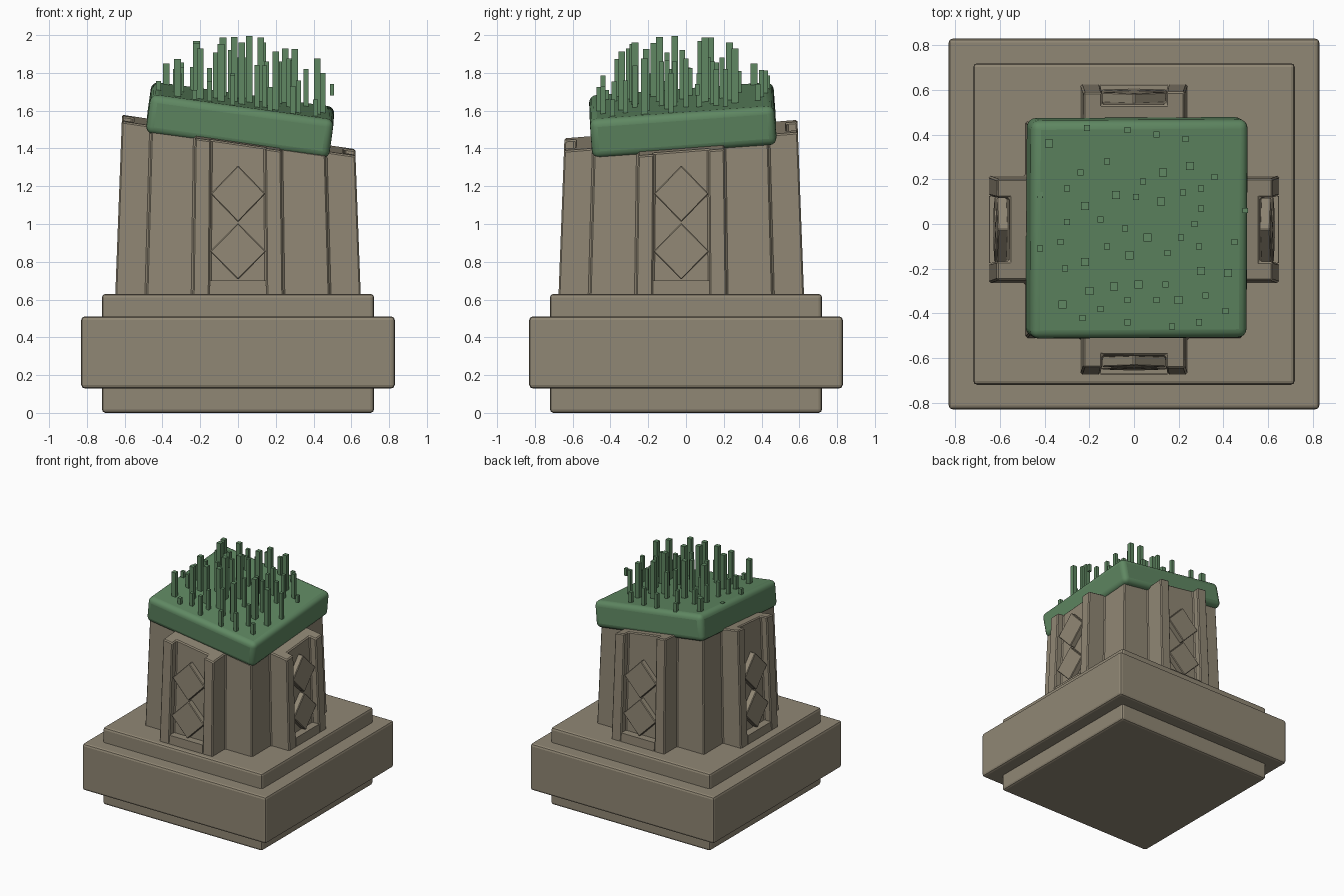
import bpy, bmesh, math, random
from mathutils import Matrix, Vector

cube = bpy.data.objects.get("Cube")
if cube:
    bpy.data.objects.remove(cube, do_unlink=True)
random.seed(4)


def make_material(name, color):
    mat = bpy.data.materials.new(name)
    mat.use_nodes = True
    mat.diffuse_color = color
    mat.node_tree.nodes["Principled BSDF"].inputs["Base Color"].default_value = color
    return mat


STONE = make_material("warm_stone", (0.28, 0.242, 0.176, 1))
GRASS = make_material("grass_green", (0.115, 0.245, 0.122, 1))


def finish(name, bm, mat, bevel=0, segments=2):
    """Turn a bmesh into an object with a material and an optional bevel."""
    bmesh.ops.recalc_face_normals(bm, faces=bm.faces)
    mesh = bpy.data.meshes.new(name)
    bm.to_mesh(mesh)
    bm.free()
    mesh.materials.append(mat)
    obj = bpy.data.objects.new(name, mesh)
    bpy.context.collection.objects.link(obj)
    if bevel:
        mod = obj.modifiers.new("rounded_edges", "BEVEL")
        mod.width, mod.segments = bevel, segments
        mod.limit_method = "ANGLE"
    return obj


def add_box(bm, center, size):
    matrix = Matrix.Translation(center) @ Matrix.Diagonal((*size, 1))
    return bmesh.ops.create_cube(bm, size=1, matrix=matrix)["verts"]


def add_prism(bm, points, direction):
    face = bm.faces.new([bm.verts.new(p) for p in points])
    geom = bmesh.ops.extrude_face_region(bm, geom=[face])["geom"]
    verts = [v for v in geom if isinstance(v, bmesh.types.BMVert)]
    bmesh.ops.translate(bm, verts=verts, vec=direction)
    return verts


def tilted(x, y, height):
    """Height of a plane leaning toward the front left corner."""
    return height - 0.14 * x + 0.075 * y


COLUMN_Y = -0.025
COLUMN_BASE = 0.62


def taper(bm):
    for v in bm.verts:
        scale = 1 - 0.058 * (v.co.z - COLUMN_BASE)
        v.co.x *= scale
        v.co.y = v.co.y * scale + COLUMN_Y


# Stepped base
for name, half, low, high in (("base_core", 0.72, 0, 0.63), ("base_band", 0.83, 0.13, 0.51)):
    bm = bmesh.new()
    add_box(bm, (0, 0, (low + high) / 2), (2 * half, 2 * half, high - low))
    finish(name, bm, STONE, 0.018)

# Cross-shaped column with a slot in each arm and a slanted top
CORE, ARM, REACH, SLOT, FLOOR = 0.485, 0.24, 0.65, 0.15, 0.59
side = [(-CORE, -CORE), (-ARM, -CORE), (-ARM, -REACH), (-SLOT, -REACH), (-SLOT, -FLOOR),
        (SLOT, -FLOOR), (SLOT, -REACH), (ARM, -REACH), (ARM, -CORE)]
turns = [Matrix.Rotation(math.radians(90 * i), 4, "Z") for i in range(4)]
bm = bmesh.new()
outline = [turn @ Vector((x, y, COLUMN_BASE)) for turn in turns for x, y in side]
top = add_prism(bm, outline, (0, 0, 1))
for v in top:
    v.co.z = tilted(v.co.x, v.co.y, 1.47)
taper(bm)
finish("column", bm, STONE, 0.008, 1)

# Sill and two diamond plates in every slot
sills, diamonds = bmesh.new(), bmesh.new()
for turn in turns:
    verts = add_box(sills, (0, (-FLOOR - REACH) / 2, 0.66), (2 * SLOT, REACH - FLOOR, 0.08))
    bmesh.ops.transform(sills, matrix=turn, verts=verts)
    for z in (0.855, 1.16):
        r = 0.15
        points = [(-r, 0, z), (0, 0, z - r), (r, 0, z), (0, 0, z + r)]
        points = [turn @ (Vector(p) + Vector((0, -FLOOR + 0.01, 0))) for p in points]
        add_prism(diamonds, points, turn @ Vector((0, -0.055, 0)))
taper(sills)
taper(diamonds)
finish("slot_sills", sills, STONE)
finish("diamond_plates", diamonds, STONE, 0.005, 1)

# Tilted, rounded grass slab
bm = bmesh.new()
add_box(bm, (0, 0, 0), (0.98, 0.98, 0.21))
slab = finish("grass_slab", bm, GRASS, 0.04, 4)
lean = Vector((0, 0, 1)).rotation_difference(Vector((0.14, -0.075, 1)).normalized())
slab.matrix_world = Matrix.Translation((0.012, -0.017, 1.55)) @ lean.to_matrix().to_4x4()
bpy.context.view_layer.objects.active = slab
slab.select_set(True)
bpy.ops.object.shade_smooth_by_angle(angle=math.radians(40))

# Upright blades, positions in hundredths
tall = [(25, 26), (13, 23), (-8, 13), (-22, 8), (6, -6), (-22, -17), (30, -21), (42, -22),
        (-20, -30), (-9, -28), (2, -27), (-32, -36), (20, -34), (-38, 36), (12, 10), (-2, -14)]
short = [(-21, 43), (-3, 42), (10, 40), (23, 38), (-12, 28), (-24, 23), (4, 19), (36, 21),
         (-30, 16), (-42, 13), (1, 12), (22, 14), (30, 16), (30, 7), (-30, 1), (-15, 2),
         (-4, -2), (27, 0), (-33, -8), (-42, -11), (-12, -10), (21, -6), (29, -10), (45, -8),
         (15, -13), (-31, -20), (14, -27), (32, -32), (-15, -38), (-3, -34), (10, -34),
         (41, -39), (-23, -42), (-3, -44), (17, -46), (29, -44)]
bm = bmesh.new()
for spots, width, peak, vary in ((tall, 0.036, 2.0, 0), (short, 0.027, 1.88, 0.05)):
    for spot in spots:
        x, y = (c / 100 for c in spot)
        bottom = tilted(x, y, 1.62)
        tip = peak - 0.55 * (x * x + y * y) + random.uniform(-vary, vary)
        add_box(bm, (x, y, (bottom + tip) / 2), (width, width, tip - bottom))
add_box(bm, (0.498, 0.06, 1.71), (0.023, 0.023, 0.06))
finish("grass_blades", bm, GRASS)
